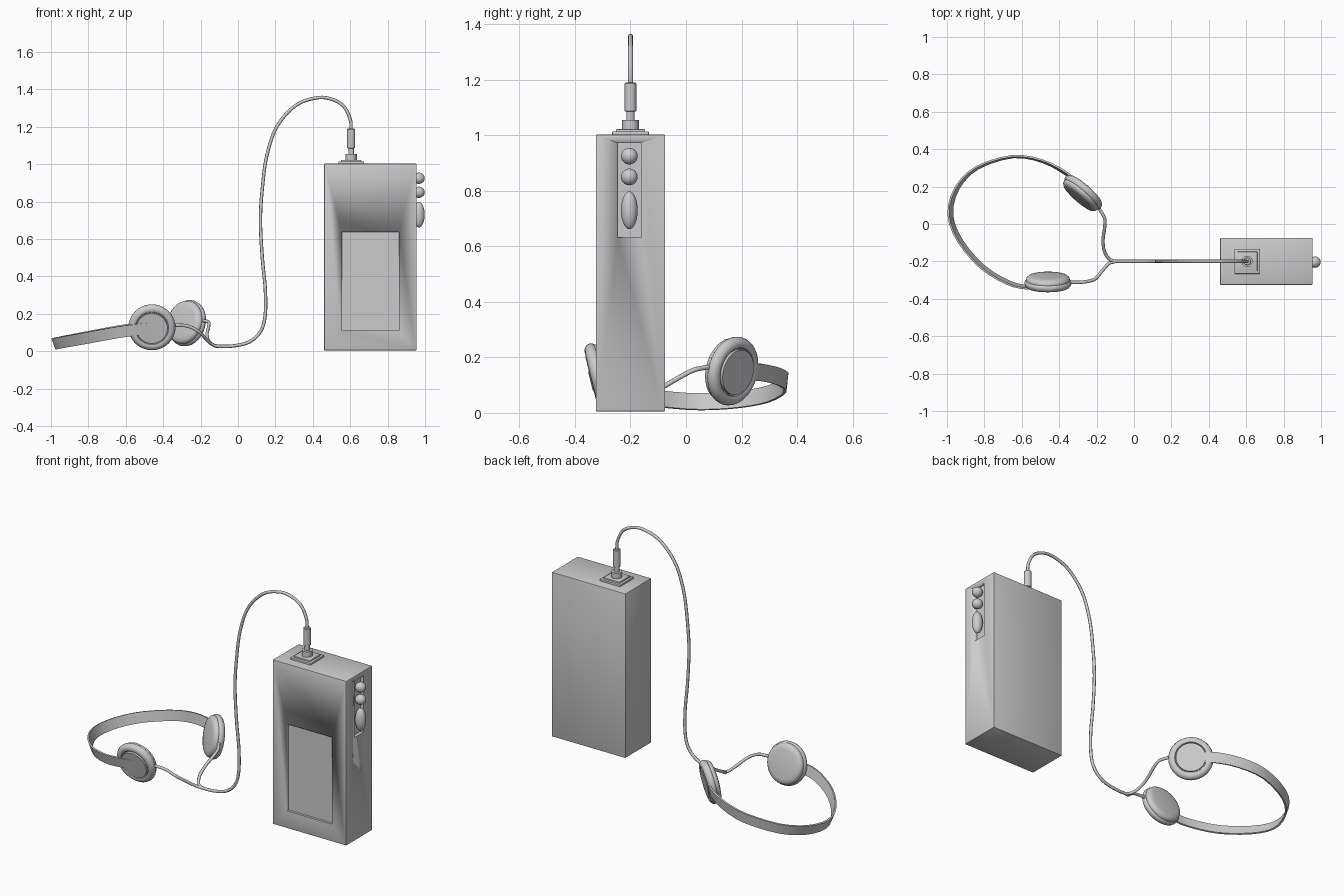
import bpy, bmesh, math
from mathutils import Vector, Matrix

if "Cube" in bpy.data.objects:
    bpy.data.objects.remove(bpy.data.objects["Cube"])


def finish(name, bm, angle=35):
    bmesh.ops.recalc_face_normals(bm, faces=bm.faces)
    me = bpy.data.meshes.new(name)
    bm.to_mesh(me)
    bm.free()
    ob = bpy.data.objects.new(name, me)
    bpy.context.collection.objects.link(ob)
    bpy.ops.object.select_all(action='DESELECT')
    ob.select_set(True)
    bpy.context.view_layer.objects.active = ob
    bpy.ops.object.shade_smooth_by_angle(angle=math.radians(angle))
    return ob


def box(name, lo, hi, bevel=0.0):
    lo, hi = Vector(lo), Vector(hi)
    bm = bmesh.new()
    bmesh.ops.create_cube(bm, size=1, matrix=Matrix.Translation((lo + hi) / 2) @ Matrix.Diagonal((*(hi - lo), 1)))
    if bevel:
        bmesh.ops.bevel(bm, geom=bm.edges[:], offset=bevel, segments=2, profile=0.5, affect='EDGES')
    return finish(name, bm)


def lathe(name, profile, matrix, segs=40):
    # profile is (radius, height) pairs turned about local z
    bm = bmesh.new()
    vs = [bm.verts.new((r, 0, h)) for r, h in profile]
    es = [bm.edges.new(p) for p in zip(vs, vs[1:])]
    bmesh.ops.spin(bm, geom=vs + es, cent=(0, 0, 0), axis=(0, 0, 1), angle=2 * math.pi, steps=segs)
    bmesh.ops.remove_doubles(bm, verts=bm.verts, dist=1e-5)
    bm.transform(matrix)
    return finish(name, bm)


def smooth_path(pts, n):
    # Catmull-Rom samples through the points (any dimension)
    pts = [Vector(p) for p in pts]
    pts = [2 * pts[0] - pts[1]] + pts + [2 * pts[-1] - pts[-2]]
    out = []
    for a, b, c, d in zip(pts, pts[1:], pts[2:], pts[3:]):
        for i in range(n):
            t = i / n
            out.append(0.5 * (2 * b + (c - a) * t + (2 * a - 5 * b + 4 * c - d) * t**2
                              + (3 * b - a - 3 * c + d) * t**3))
    return out + [pts[-2]]


def cable(name, pts, radius=0.009):
    cu = bpy.data.curves.new(name, 'CURVE')
    cu.dimensions = '3D'
    cu.bevel_depth, cu.bevel_resolution, cu.use_fill_caps = radius, 2, True
    path = smooth_path(pts, 6)
    sp = cu.splines.new('POLY')
    sp.points.add(len(path) - 1)
    for p, co in zip(sp.points, path):
        p.co = (*co, 1)
    sp.use_smooth = True
    ob = bpy.data.objects.new(name, cu)
    bpy.context.collection.objects.link(ob)
    bpy.ops.object.select_all(action='DESELECT')
    ob.select_set(True)
    bpy.context.view_layer.objects.active = ob
    bpy.ops.object.convert(target='MESH')


# player body with a front window recess and a side button recess
Y = -0.2
body = box("player_body", (0.46, -0.325, 0.005), (0.955, -0.075, 1.003), 0.004)
for lo, hi in [((0.555, -0.4, 0.11), (0.86, -0.31, 0.638)),
               ((0.935, -0.247, 0.632), (1.1, -0.16, 0.973))]:
    cutter = box("recess_cutter", lo, hi)
    cutter.hide_render = True
    mod = body.modifiers.new("recess", 'BOOLEAN')
    mod.operation, mod.object, mod.solver = 'DIFFERENCE', cutter, 'EXACT'
    bpy.context.view_layer.objects.active = body
    bpy.ops.object.modifier_apply(modifier=mod.name)
    bpy.data.objects.remove(cutter)

# side buttons
for name, z, h in [("upper_button", 0.925, 0.03), ("lower_button", 0.85, 0.03), ("volume_button", 0.73, 0.068)]:
    bm = bmesh.new()
    bmesh.ops.create_uvsphere(bm, u_segments=28, v_segments=16, radius=1,
                              matrix=Matrix.Translation((0.967, -0.204, z)) @ Matrix.Diagonal((0.031, 0.03, h, 1)))
    finish(name, bm, 60)

# headphone socket and plug
PX = 0.605
box("socket_base", (PX - 0.068, Y - 0.066, 0.998), (PX + 0.068, Y + 0.066, 1.014), 0.002)
box("socket_step", (PX - 0.054, Y - 0.052, 1.01), (PX + 0.054, Y + 0.052, 1.022), 0.002)
lathe("plug", [(0, 1.015), (0.03, 1.015), (0.03, 1.055), (0.015, 1.055), (0.015, 1.085), (0.021, 1.087),
               (0.021, 1.187), (0.018, 1.19), (0, 1.19)], Matrix.Translation((PX, Y, 0)), 24)

# main cable and the two branches to the ear cups
main = [(0.605, 1.18), (0.6, 1.24), (0.565, 1.31), (0.5, 1.348), (0.42, 1.355), (0.31, 1.315), (0.21, 1.205),
        (0.155, 1.05), (0.13, 0.87), (0.12, 0.7), (0.13, 0.5), (0.146, 0.33), (0.145, 0.19), (0.12, 0.105),
        (0.06, 0.05), (-0.03, 0.028), (-0.12, 0.027)]
cable("main_cable", [(x, Y, z) for x, z in main])
cable("front_branch", [(-0.1, -0.2, 0.026), (-0.135, -0.212, 0.034), (-0.17, -0.25, 0.065), (-0.21, -0.295, 0.105),
                       (-0.27, -0.31, 0.135), (-0.345, -0.312, 0.14)])
cable("back_branch", [(-0.1, -0.2, 0.026), (-0.135, -0.185, 0.035), (-0.16, -0.14, 0.06), (-0.165, -0.08, 0.095),
                      (-0.157, -0.02, 0.13), (-0.157, 0.03, 0.155), (-0.185, 0.08, 0.165)])

# ear cups: cushion, shell ring and outer cap, turned about the outward axis
cups = [("front", Vector((-0.46, -0.31, 0.13)), Vector((0, -0.97, -0.24)).normalized()),
        ("back", Vector((-0.277, 0.163, 0.152)), Vector((0.65, 0.74, -0.2)).normalized())]
for side, c, n in cups:
    m = Matrix.Translation(c) @ n.to_track_quat('Z', 'Y').to_matrix().to_4x4()
    lathe(side + "_cushion", [(0, -0.036), (0.085, -0.035), (0.105, -0.031), (0.115, -0.022), (0.118, -0.01),
                              (0.116, 0.0), (0, 0.0)], m)
    lathe(side + "_shell", [(0, -0.008), (0.118, -0.008), (0.124, -0.002), (0.126, 0.008), (0.122, 0.02),
                            (0.112, 0.029), (0.1, 0.032), (0.09, 0.029), (0.087, 0.022), (0, 0.022)], m)
    lathe(side + "_cap", [(0, 0.02), (0.083, 0.02), (0.083, 0.034), (0, 0.034)], m)

# headband: flat strip swept along (x, y, z, outward lean)
band = [(-0.46, -0.338, 0.124, 0.25), (-0.57, -0.338, 0.112, 0.25), (-0.67, -0.315, 0.097, 0.28),
        (-0.81, -0.23, 0.071, 0.33), (-0.93, -0.09, 0.05, 0.37), (-0.982, 0.05, 0.04, 0.37),
        (-0.947, 0.19, 0.048, 0.3), (-0.84, 0.3, 0.069, 0.2), (-0.65, 0.36, 0.105, 0.12),
        (-0.49, 0.336, 0.13, 0.15), (-0.36, 0.268, 0.146, 0.2), (-0.29, 0.2, 0.148, 0.22)]
path = smooth_path(band, 3)
bm = bmesh.new()
rings = []
for i, p in enumerate(path):
    t = path[min(i + 1, len(path) - 1)] - path[max(i - 1, 0)]
    t = Vector((t[0], t[1], t[2])).normalized()
    flat = Vector((-t.y, t.x, 0)).normalized()
    up = Vector((0, 0, 1)) + flat * p[3]
    up = (up - t * up.dot(t)).normalized()
    out = up.cross(t).normalized()
    c = Vector((p[0], p[1], p[2]))
    rings.append([bm.verts.new(c + up * a * 0.031 + out * b * 0.005)
                  for a, b in ((1, 1), (1, -1), (-1, -1), (-1, 1))])
for r, s in zip(rings, rings[1:]):
    for k in range(4):
        bm.faces.new((r[k], r[(k + 1) % 4], s[(k + 1) % 4], s[k]))
bm.faces.new(rings[0])
bm.faces.new(rings[-1])
finish("headband", bm)
